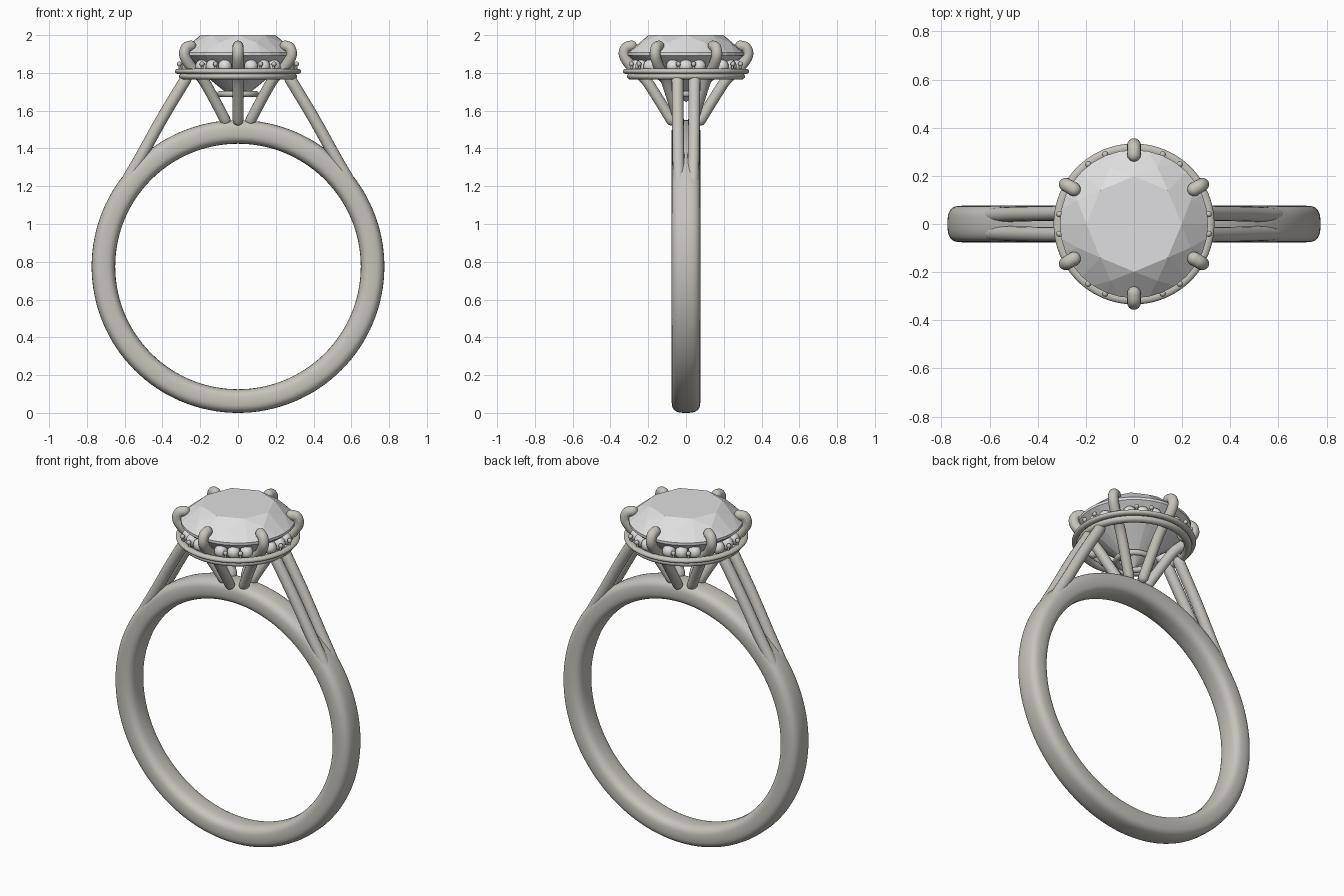
import bpy, bmesh, math
from mathutils import Vector, Matrix

if "Cube" in bpy.data.objects:
    bpy.data.objects.remove(bpy.data.objects["Cube"])


def material(name, rgb):
    m = bpy.data.materials.new(name)
    m.diffuse_color = (*rgb, 1)
    m.use_nodes = True
    m.node_tree.nodes["Principled BSDF"].inputs["Base Color"].default_value = m.diffuse_color
    return m


METAL = material("warm silver", (0.57, 0.55, 0.50))
STONE = material("clear stone", (0.74, 0.74, 0.75))


def finish(bm, name, mat, smooth=True):
    bmesh.ops.recalc_face_normals(bm, faces=bm.faces)
    for f in bm.faces:
        f.smooth = smooth
    me = bpy.data.meshes.new(name)
    bm.to_mesh(me)
    bm.free()
    me.materials.append(mat)
    ob = bpy.data.objects.new(name, me)
    bpy.context.collection.objects.link(ob)
    return ob


def polar(r, deg, z):
    a = math.radians(deg)
    return Vector((r * math.cos(a), r * math.sin(a), z))


def skin(bm, rings, closed):
    """Join consecutive vertex loops with quads, capping open ends."""
    loops = [[bm.verts.new(p) for p in ring] for ring in rings]
    n = len(loops[0])
    for i in range(len(loops) if closed else len(loops) - 1):
        a, b = loops[i], loops[(i + 1) % len(loops)]
        for j in range(n):
            k = (j + 1) % n
            bm.faces.new((a[j], a[k], b[k], b[j]))
    if not closed:
        bm.faces.new(loops[0])
        bm.faces.new(loops[-1])


def spline(pts, steps=6):
    p = [pts[0] * 2 - pts[1]] + pts + [pts[-1] * 2 - pts[-2]]
    out = []
    for i in range(1, len(p) - 2):
        a, b, c, d = p[i - 1:i + 3]
        for s in range(steps):
            t = s / steps
            out.append(0.5 * (2 * b + (c - a) * t + (2 * a - 5 * b + 4 * c - d) * t * t
                              + (3 * b - a - 3 * c + d) * t ** 3))
    return out + [pts[-1]]


def wire(bm, pts, radius, side, sides=16):
    """Round wire with domed ends along a smooth path."""
    path = spline(pts)
    tang = [(path[min(i + 1, len(path) - 1)] - path[max(i - 1, 0)]).normalized()
            for i in range(len(path))]
    stations = [(p, t, radius) for p, t in zip(path, tang)]
    dome = [math.radians(a) for a in (25, 50, 70, 85)]
    start = [(path[0] - tang[0] * radius * math.sin(a), tang[0], radius * math.cos(a))
             for a in reversed(dome)]
    end = [(path[-1] + tang[-1] * radius * math.sin(a), tang[-1], radius * math.cos(a))
           for a in dome]
    rings = []
    for p, t, r in start + stations + end:
        n = t.cross(side).normalized()
        s = n.cross(t)
        rings.append([p + n * r * math.cos(2 * math.pi * j / sides)
                      + s * r * math.sin(2 * math.pi * j / sides) for j in range(sides)])
    skin(bm, rings, False)


def hoop(name, R, half_r, half_z, z, power=2.0, n=96, m=24):
    """Ring around z with a superellipse cross-section."""
    bm = bmesh.new()
    sec = []
    for j in range(m):
        a = 2 * math.pi * j / m
        c, s = math.cos(a), math.sin(a)
        sec.append((math.copysign(abs(c) ** (2 / power), c) * half_r,
                    math.copysign(abs(s) ** (2 / power), s) * half_z))
    skin(bm, [[polar(R + dr, 360 * i / n, z + dz) for dr, dz in sec]
              for i in range(n)], True)
    return finish(bm, name, METAL)


# Finger band, turned upright
band = hoop("band", 0.7125, 0.0625, 0.076, 0, power=2.9, n=128, m=32)
band.data.transform(Matrix.Translation((0, 0, 0.775)) @ Matrix.Rotation(math.pi / 2, 4, 'X'))

# Rails carrying the head
hoop("upper_rail", 0.315, 0.019, 0.014, 1.808)
hoop("lower_rail", 0.29, 0.022, 0.018, 1.782)
hoop("basket_ring", 0.095, 0.016, 0.016, 1.688, n=48, m=16)

# Split shoulders: a pair of struts on each side
bm = bmesh.new()
for sx in (-1, 1):
    for sy in (-1, 1):
        prof = [(0.278, 0.045, 1.765), (0.40, 0.043, 1.562), (0.515, 0.04, 1.355),
                (0.595, 0.037, 1.215), (0.645, 0.034, 1.10)]
        wire(bm, [Vector((sx * x, sy * y, z)) for x, y, z in prof], 0.031, Vector((0, 1, 0)))
finish(bm, "shoulder_struts", METAL)

# Six claws leaning out from the band and hooking over the stone
bm = bmesh.new()
for k in range(6):
    ang = 30 + 60 * k
    prof = [(0.078, 1.55), (0.145, 1.66), (0.215, 1.765), (0.285, 1.83),
            (0.326, 1.89), (0.318, 1.932), (0.288, 1.943)]
    wire(bm, [polar(r, ang, z) for r, z in prof], 0.0285, polar(1, ang + 90, 0))
finish(bm, "claws", METAL)

# Faceted centre stone: table, crown, girdle and pavilion as a convex body
bm = bmesh.new()
tiers = [(8, 0.198, 0, 2.0), (8, 0.255, 22.5, 1.96), (32, 0.308, 0, 1.908),
         (32, 0.308, 0, 1.893), (8, 0.19, 22.5, 1.795), (1, 0, 0, 1.645)]
for n, r, off, z in tiers:
    for i in range(n):
        bm.verts.new(polar(r, off + 360 * i / n, z))
bmesh.ops.convex_hull(bm, input=bm.verts)
bmesh.ops.dissolve_limit(bm, angle_limit=0.01, verts=bm.verts, edges=bm.edges)
finish(bm, "centre_stone", STONE, smooth=False)

# Small accent stones and their setting beads between the claws
stones, beads = bmesh.new(), bmesh.new()
for k in range(6):
    for d in (-15, 0, 15):
        bmesh.ops.create_uvsphere(stones, u_segments=16, v_segments=10, radius=0.036,
                                  matrix=Matrix.Translation(polar(0.268, 60 * k + d, 1.835)))
    for d in (-7.5, 7.5):
        bmesh.ops.create_uvsphere(beads, u_segments=12, v_segments=8, radius=0.013,
                                  matrix=Matrix.Translation(polar(0.313, 60 * k + d, 1.847)))
        # short stalk joining each bead to the rail
        wire(beads, [polar(0.308, 60 * k + d, 1.80), polar(0.311, 60 * k + d, 1.84)],
             0.007, polar(1, 60 * k + d + 90, 0), 8)
finish(stones, "accent_stones", STONE)
finish(beads, "setting_beads", METAL)
